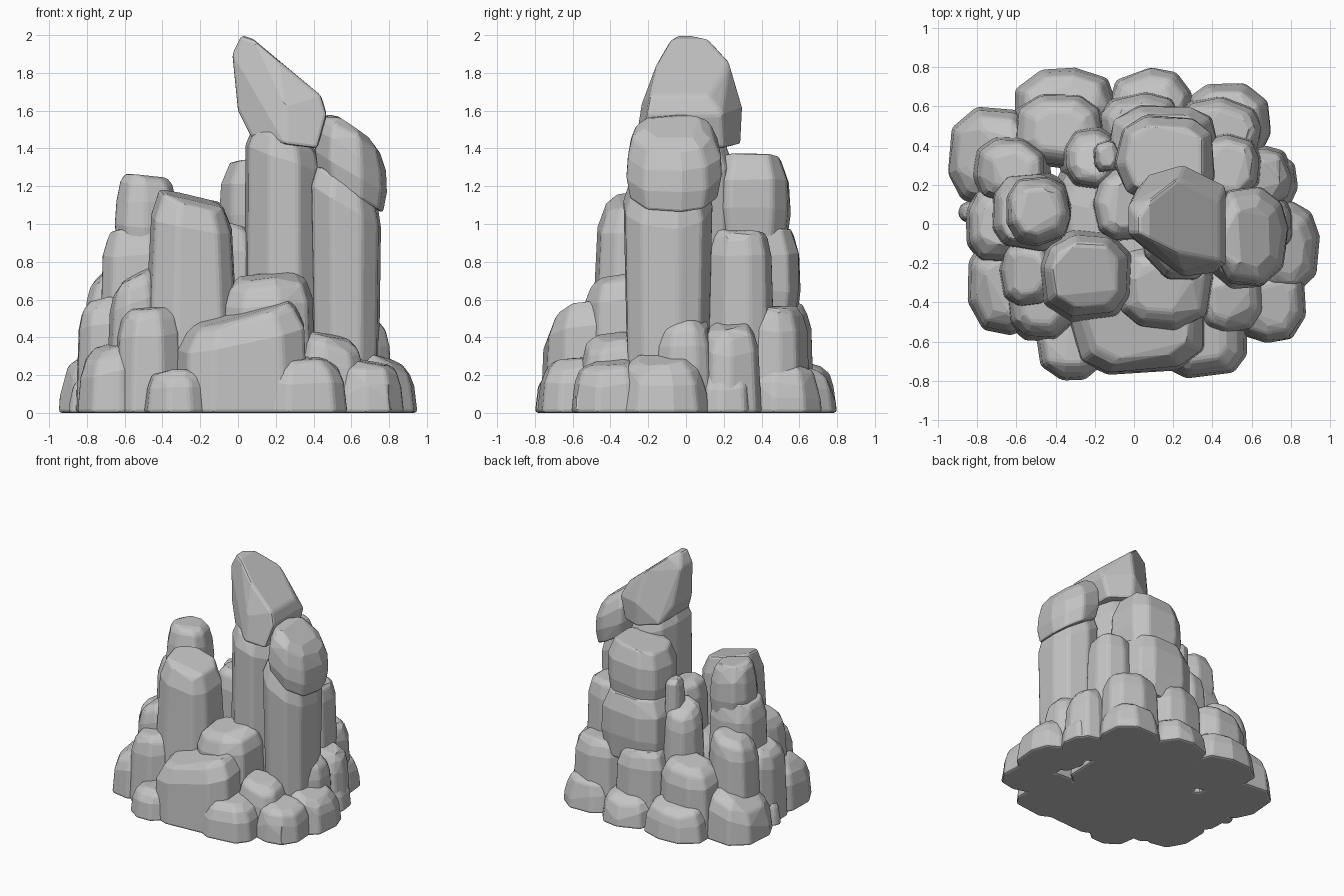
import bpy
import bmesh
import math
import random

random.seed(7)

cube = bpy.data.objects.get("Cube")
if cube:
    bpy.data.objects.remove(cube, do_unlink=True)

# Single stone colour
stone = bpy.data.materials.new("grey_stone")
stone.use_nodes = True
colour = (0.55, 0.55, 0.55, 1)
stone.diffuse_color = colour
shader = next(n for n in stone.node_tree.nodes if n.type == "BSDF_PRINCIPLED")
shader.inputs["Base Color"].default_value = colour
shader.inputs["Roughness"].default_value = 0.9


def hull_object(name, points):
    """Wrap points in a faceted convex stone with softened edges."""
    bm = bmesh.new()
    for p in points:
        bm.verts.new(p)
    bmesh.ops.convex_hull(bm, input=bm.verts)
    loose = [v for v in bm.verts if not v.link_faces]
    bmesh.ops.delete(bm, geom=loose, context="VERTS")
    bmesh.ops.dissolve_limit(bm, angle_limit=math.radians(7),
                             verts=bm.verts, edges=bm.edges)
    bmesh.ops.recalc_face_normals(bm, faces=bm.faces)
    mesh = bpy.data.meshes.new(name)
    bm.to_mesh(mesh)
    bm.free()
    mesh.materials.append(stone)
    obj = bpy.data.objects.new(name, mesh)
    bpy.context.collection.objects.link(obj)
    mod = obj.modifiers.new("soft_edges", "BEVEL")
    mod.width = 0.018
    mod.segments = 2
    mod.limit_method = "ANGLE"
    mod.angle_limit = math.radians(25)


def fit(values, low, high):
    """Spread values so that they span low to high."""
    a, b = min(values), max(values)
    return [low + (v - a) / (b - a) * (high - low) for v in values]


def rock(name, xs, ys, zs, slope=(0, 0), taper=0.08, top=0.6, sides=9):
    """Stone filling a box in plan, with a rounded and sloping top."""
    ring = []
    spin = random.uniform(0, 1)
    for i in range(sides):
        a = math.tau * (i + spin + random.uniform(-0.18, 0.18)) / sides
        ring.append([math.copysign(abs(f(a)) ** 0.8, f(a)) for f in (math.cos, math.sin)])
    px = fit([p[0] for p in ring], *xs)
    py = fit([p[1] for p in ring], *ys)
    cx, cy = sum(xs) / 2, sum(ys) / 2
    z0, z1 = zs
    h = z1 - z0
    drop = min(0.13, h * 0.42)
    body = 1 - taper
    raised = z0 > 0
    levels = ((z0, 0.88 if raised else 1), (z0 + (h - drop) * 0.5, 1 - taper * 0.4),
              (z1 - drop, body), (z1 - drop * 0.3, body * 0.86), (z1, body * top))
    points = []
    for z, s in levels:
        tilt = 1 if raised else (z - z0) / h
        for x, y in zip(px, py):
            k = s * random.uniform(0.97, 1.02) if z > z0 else s
            dx, dy = (x - cx) * k, (y - cy) * k
            wobble = random.uniform(-0.012, 0.012) if z > z0 else 0
            points.append((cx + dx, cy + dy,
                           max(0, z + wobble + tilt * (slope[0] * dx + slope[1] * dy))))
    hull_object(name, points)


# Leaning spire: x, z, front y, back y of each edge
spire = ((-0.03, 1.9, -0.05, 0.1), (0.02, 2.0, -0.05, 0.03), (0.08, 1.98, -0.08, 0.12),
         (0.22, 1.86, -0.15, 0.23), (0.44, 1.68, -0.19, 0.12), (0.47, 1.58, -0.21, 0.19),
         (0.42, 1.4, -0.25, 0.2), (0.25, 1.42, -0.27, 0.29), (0.25, 1.62, -0.24, 0.3),
         (0.07, 1.46, -0.14, 0.25), (0, 1.6, -0.08, 0.16))
hull_object("spire_tip", [(x, y, z) for x, z, f, b in spire for y in (f, b)])

# Tall columns below the spire
rock("main_column", (0.03, 0.46), (-0.29, 0.26), (0, 1.47), (-0.4, 0), 0.04, 0.75)
rock("left_column_top", (0.4, 0.79), (-0.33, 0.2), (1.16, 1.52), (-0.6, 0), 0.05)
rock("left_column", (0.37, 0.77), (-0.34, 0.15), (0.15, 1.22), (-0.6, 0), 0.04, 0.85)

# Stacked columns at the back
rock("back_column_top", (-0.11, 0.42), (0.1, 0.56), (0.9, 1.35), (0.08, 0), 0.06, 0.8)
rock("back_column_middle", (-0.15, 0.45), (0.15, 0.61), (0.45, 0.97), taper=0.03, top=0.8)
rock("back_left_block", (0.3, 0.66), (0.1, 0.48), (0, 0.96), taper=0.12, top=0.7)

# Right-hand columns
rock("front_right_column", (-0.52, 0.02), (-0.52, 0), (0, 1.13), (-0.25, 0.15), 0.2, 0.8)
rock("right_column_top", (-0.66, -0.31), (-0.12, 0.25), (0.85, 1.25), (-0.08, 0), 0.08, 0.7)
rock("right_column", (-0.74, -0.3), (-0.16, 0.28), (0, 0.96), taper=0.1, top=0.8)
rock("right_back_column", (-0.84, -0.42), (0.08, 0.46), (0, 0.76), (0.3, 0), 0.16)
rock("right_shoulder", (-0.86, -0.55), (-0.2, 0.2), (0, 0.6), (0.2, 0))

# Filling stones in the middle
rock("middle_core", (-0.45, 0.5), (-0.4, 0.45), (0, 0.6))
rock("middle_block", (-0.22, 0.13), (-0.1, 0.3), (0, 1.0), (-0.2, 0))
rock("middle_back_block", (-0.38, -0.05), (0.15, 0.52), (0, 0.92), (0.2, -0.3), 0.2)
rock("middle_back_sliver", (-0.22, -0.06), (0.25, 0.45), (0, 1.12), taper=0.15)

# Large stones leaning at the front
rock("front_boulder", (-0.36, 0.38), (-0.77, -0.2), (0, 0.53), (0.25, 0.15), 0.06, 0.75)
rock("front_upper_boulder", (-0.11, 0.42), (-0.56, -0.08), (0, 0.72), (0.1, 0.15), 0.08)
rock("front_right_boulder", (-0.66, -0.28), (-0.6, -0.2), (0, 0.55), (0.1, 0.1), 0.1)
rock("right_leaning_stone", (-0.7, -0.4), (-0.45, -0.05), (0, 0.72), (0.5, 0.1), 0.15)
rock("front_left_boulder", (0.3, 0.68), (-0.57, -0.2), (0, 0.4), (-0.25, 0.1))

# Second ring of stones around the back and left
rock("left_boulder", (0.5, 0.82), (-0.18, 0.16), (0, 0.5), (-0.25, 0), 0.12)
rock("left_back_boulder", (0.46, 0.83), (0.08, 0.4), (0, 0.47), (-0.3, 0), 0.1)
rock("back_left_boulder", (0.2, 0.66), (0.25, 0.66), (0, 0.56), taper=0.06, top=0.7)
rock("back_boulder", (-0.18, 0.27), (0.3, 0.68), (0, 0.57), taper=0.06, top=0.7)
rock("back_right_boulder", (-0.62, -0.14), (0.28, 0.67), (0, 0.56), (0.1, -0.1), 0.08)

# Low stones around the foot
rock("foot_front_left", (0.1, 0.58), (-0.79, -0.38), (0, 0.28), (0, 0.1))
rock("foot_left_front", (0.5, 0.88), (-0.61, -0.2), (0, 0.27), (-0.1, 0.1))
rock("foot_left", (0.58, 0.95), (-0.36, 0.12), (0, 0.29), (-0.35, 0))
rock("foot_left_back", (0.45, 0.84), (0.05, 0.38), (0, 0.25), (-0.2, 0))
rock("foot_back_left", (0.25, 0.7), (0.3, 0.72), (0, 0.26), (0, -0.1))
rock("foot_back", (-0.13, 0.3), (0.42, 0.8), (0, 0.24), (0, -0.25))
rock("foot_back_right", (-0.61, -0.08), (0.42, 0.8), (0, 0.27), (0, -0.25))
rock("foot_right_back", (-0.95, -0.5), (0.08, 0.6), (0, 0.34), (0.4, 0))
rock("foot_right_pebble", (-0.9, -0.7), (0, 0.12), (0, 0.18), (0.3, 0))
rock("foot_right", (-0.85, -0.45), (-0.57, -0.05), (0, 0.36), (0.3, 0.1))
rock("foot_front_right", (-0.5, -0.14), (-0.8, -0.42), (0, 0.22))
